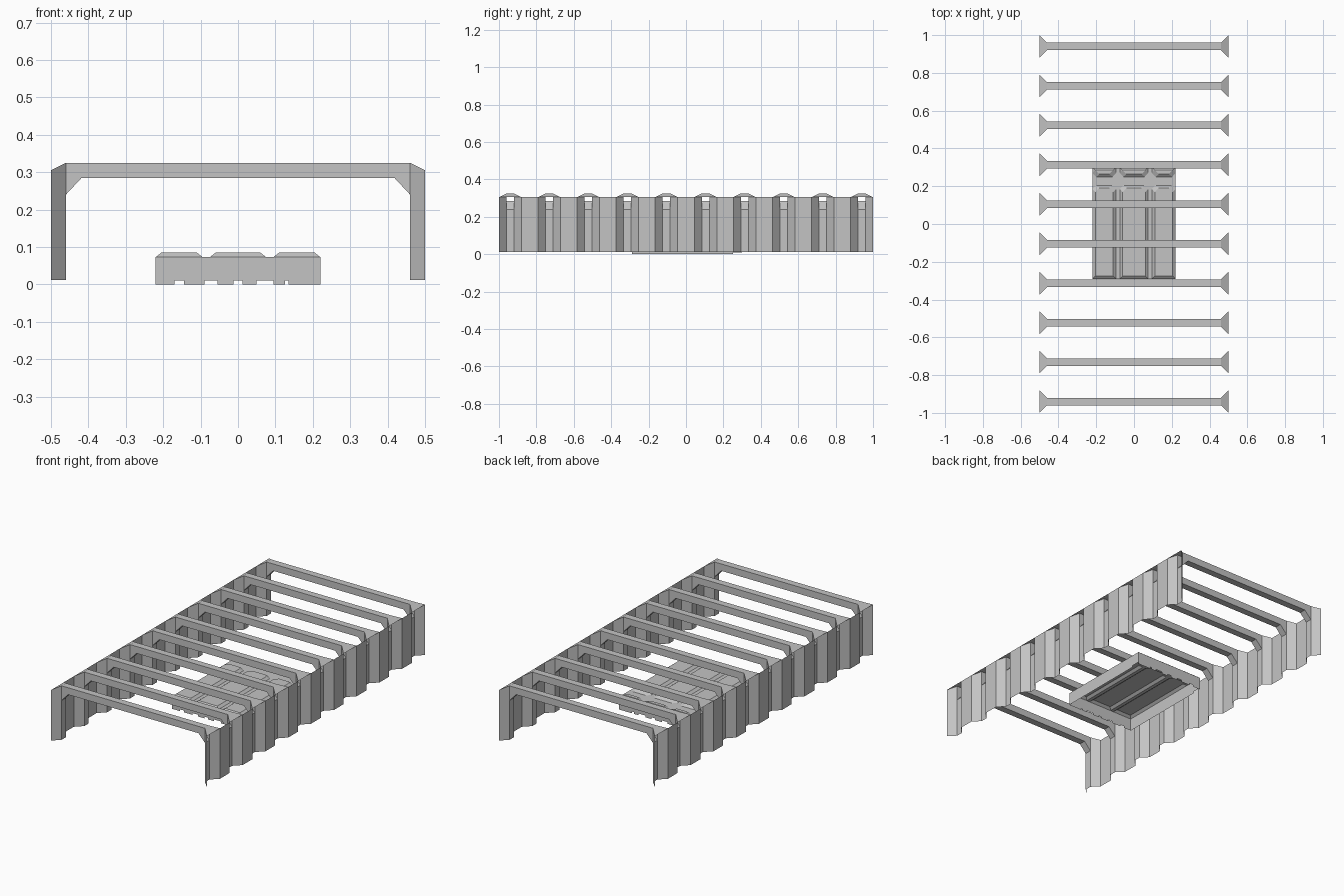
import bpy, bmesh

cube = bpy.data.objects.get("Cube")
if cube:
    bpy.data.objects.remove(cube)

grey = bpy.data.materials.new("plain_grey")
grey.use_nodes = True
grey.diffuse_color = (0.55, 0.55, 0.55, 1)
grey.node_tree.nodes["Principled BSDF"].inputs["Base Color"].default_value = grey.diffuse_color


def build(name, faces):
    """Make one object from a list of polygons, welding shared corners."""
    bm = bmesh.new()
    for pts in faces:
        bm.faces.new([bm.verts.new(p) for p in pts])
    bmesh.ops.remove_doubles(bm, verts=bm.verts, dist=0.0005)
    bmesh.ops.recalc_face_normals(bm, faces=bm.faces)
    mesh = bpy.data.meshes.new(name)
    bm.to_mesh(mesh)
    bm.free()
    mesh.materials.append(grey)
    obj = bpy.data.objects.new(name, mesh)
    bpy.context.collection.objects.link(obj)
    return obj


# Shared sizes
BASE, EAVE, TOP, UNDER, KNEE = 0.012, 0.305, 0.325, 0.285, 0.24
OUT, INN = 0.5, 0.46
FLARE, HALF = 0.06, 0.02
COUNT = 10
ribs = [-0.94 + i * 1.88 / (COUNT - 1) for i in range(COUNT)]

# Corrugated side walls, recessed at every rib, with flared caps
for side, label in ((1, "left"), (-1, "right")):
    walls, caps = [], []
    path = []
    for y in ribs:
        path += [(OUT, y - FLARE, EAVE), (INN, y - HALF, TOP),
                 (INN, y + HALF, TOP), (OUT, y + FLARE, EAVE)]
        caps.append([(side * OUT, y - FLARE, EAVE), (side * OUT, y + FLARE, EAVE),
                     (side * INN, y + HALF, TOP), (side * INN, y - HALF, TOP)])
    for (x0, y0, z0), (x1, y1, z1) in zip(path, path[1:]):
        if x0 == x1 == INN:
            z0 = z1 = KNEE
        quad = [(side * x0, y0, BASE), (side * x1, y1, BASE),
                (side * x1, y1, z1), (side * x0, y0, z0)]
        walls.append(quad if side > 0 else quad[::-1])
    build(label + "_corrugated_wall", walls)
    build(label + "_rib_caps", caps)

# Hollow cross beams with angled knees, open at the ends
outline = [(-INN, TOP), (-INN, KNEE), (-INN + 0.042, UNDER),
           (INN - 0.042, UNDER), (INN, KNEE), (INN, TOP)]
for i, y in enumerate(ribs):
    faces = [[(x, y + s * HALF, z) for x, z in outline] for s in (-1, 1)]
    for (x0, z0), (x1, z1) in zip(outline, outline[1:] + outline[:1]):
        if x0 != x1:
            faces.append([(x0, y - HALF, z0), (x1, y - HALF, z1),
                          (x1, y + HALF, z1), (x0, y + HALF, z0)])
    build("cross_beam_%d" % (i + 1), faces)

# Floor tray: raised pads separated by shallow channels
W, FRONT, BACK = 0.22, -0.29, 0.30
DECK, PAD, BEVEL, CUT = 0.073, 0.085, 0.015, 0.02
columns = [(-W, -0.095), (-0.075, 0.075), (0.095, W)]
rows = [(FRONT, 0.205), (0.25, BACK)]


def pad(x0, x1, y0, y1):
    """Bevelled pad whose corners are clipped beside the cross channel."""
    cx, cy = (x0 + x1) / 2, (y0 + y1) / 2
    low, clips = [], []
    for x, y, first in ((x0, y0, "y"), (x1, y0, "x"), (x1, y1, "y"), (x0, y1, "x")):
        if y in (FRONT, BACK):
            low.append((x, y))
            continue
        along_x = (x + (CUT if x < cx else -CUT), y)
        along_y = (x, y + (CUT if y < cy else -CUT))
        pair = [along_y, along_x] if first == "y" else [along_x, along_y]
        low += pair
        clips.append([(*p, DECK) for p in pair + [(x, y)]])
    high = [(x + (BEVEL if x < cx else -BEVEL), y + (BEVEL if y < cy else -BEVEL))
            for x, y in low]
    faces = [[(*p, PAD) for p in high]]
    for k in range(len(low)):
        n = (k + 1) % len(low)
        faces.append([(*low[k], DECK), (*low[n], DECK), (*high[n], PAD), (*high[k], PAD)])
    return faces + clips


deck = []
for x0, x1 in columns:
    for y0, y1 in rows:
        deck += pad(x0, x1, y0, y1)


def flat(x0, x1, y0, y1):
    return [(x0, y0, DECK), (x1, y0, DECK), (x1, y1, DECK), (x0, y1, DECK)]


for a, b in zip(columns, columns[1:]):
    for y0, y1 in rows:
        deck.append(flat(a[1], b[0], y0, y1))
deck.append(flat(-W, W, rows[0][1], rows[1][0]))
build("tray_deck", deck)

# Tray skirt
corners = [(-W, FRONT), (W, FRONT), (W, BACK), (-W, BACK)]
skirt = [[(*p, 0.01), (*q, 0.01), (*q, DECK), (*p, DECK)]
         for p, q in zip(corners, corners[1:] + corners[:1])]
build("tray_skirt", skirt)

# Short tabs below the skirt
tabs = []
for x0, x1 in ((-W, -0.17), (-0.145, -0.09), (-0.055, -0.012),
               (0.012, 0.05), (0.095, 0.125), (0.135, W)):
    for y in (FRONT, BACK):
        tabs.append([(x0, y, 0), (x1, y, 0), (x1, y, 0.01), (x0, y, 0.01)])
for x in (-W, W):
    tabs.append([(x, FRONT, 0), (x, 0.25, 0), (x, 0.25, 0.01), (x, FRONT, 0.01)])
build("tray_tabs", tabs)
